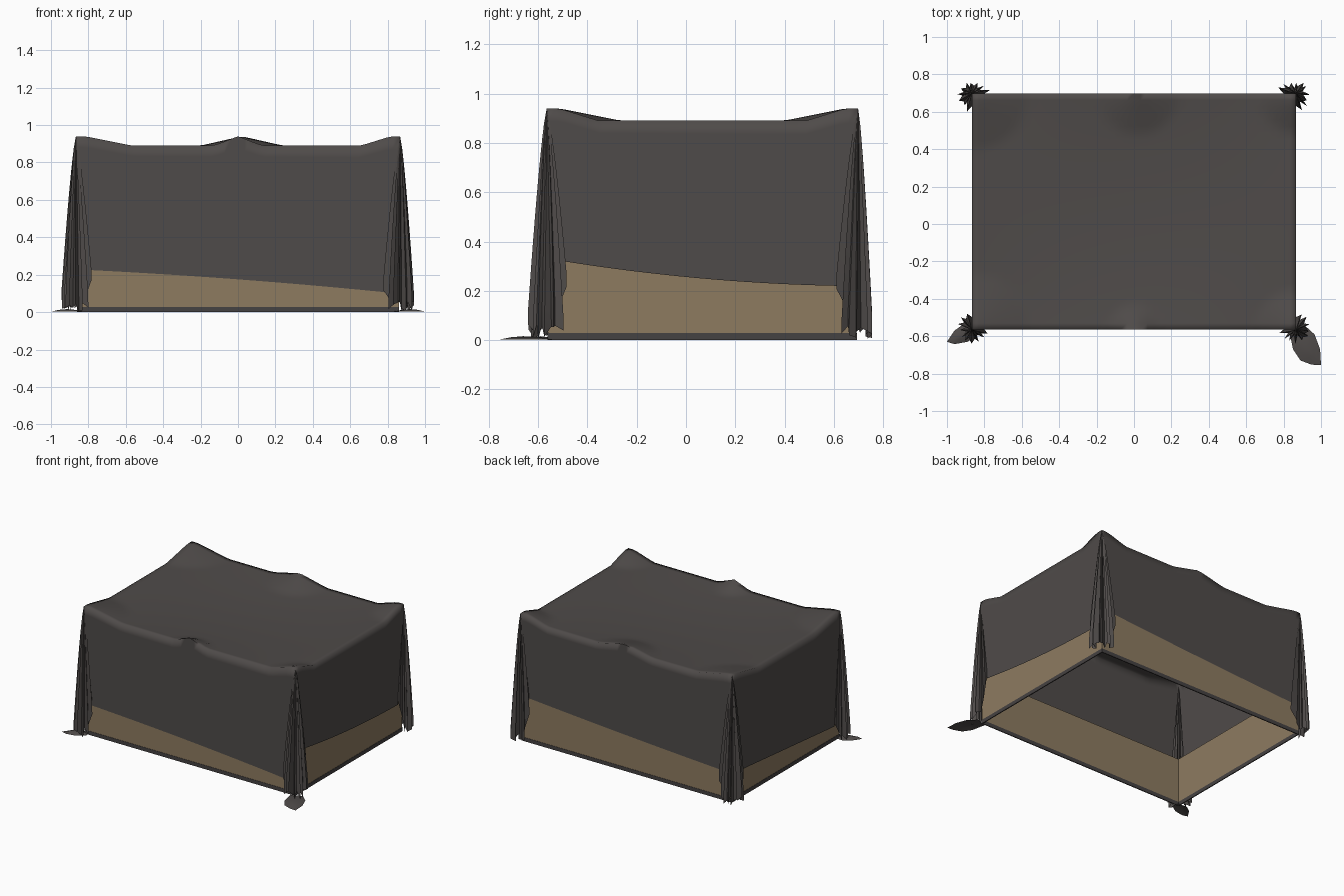
import bpy, math, random

if "Cube" in bpy.data.objects:
    bpy.data.objects.remove(bpy.data.objects["Cube"])

random.seed(4)
X, Y0, Y1 = 0.867, -0.565, 0.698       # tarp footprint
YM, YH = (Y0 + Y1) / 2, (Y1 - Y0) / 2


def material(name, rgb):
    m = bpy.data.materials.new(name)
    m.diffuse_color = (*rgb, 1)
    m.use_nodes = True
    m.node_tree.nodes["Principled BSDF"].inputs["Base Color"].default_value = m.diffuse_color
    return m


CLOTH = material("charcoal_cloth", (0.078, 0.070, 0.067))
TAN = material("tan_board", (0.27, 0.198, 0.118))
RIM = material("dark_rim", (0.06, 0.054, 0.054))


def add_mesh(name, verts, faces, mat, angle=50):
    me = bpy.data.meshes.new(name)
    me.from_pydata(verts, [], faces)
    me.materials.append(mat)
    ob = bpy.data.objects.new(name, me)
    bpy.context.collection.objects.link(ob)
    bpy.ops.object.select_all(action='DESELECT')
    ob.select_set(True)
    bpy.context.view_layer.objects.active = ob
    bpy.ops.object.shade_smooth_by_angle(angle=math.radians(angle))
    return ob


def add_grid(name, f, nu, nv, mat, angle=50, flip=False):
    verts = [f(i / nu, j / nv) for j in range(nv + 1) for i in range(nu + 1)]
    faces = []
    for j in range(nv):
        for i in range(nu):
            a = j * (nu + 1) + i
            q = (a, a + 1, a + nu + 2, a + nu + 1)
            faces.append(q[::-1] if flip else q)
    return add_mesh(name, verts, faces, mat, angle)


# Nearly flat top, lifted by six poles (x, y, flat radius, reach)
POLES = [(-X, Y0, 0.05, 0.25), (X, Y0, 0.05, 0.16), (-X, Y1, 0.05, 0.25), (X, Y1, 0.05, 0.16),
         (0, Y0, 0, 0.13), (0.02, Y1, 0, 0.22)]


def top_z(x, y):
    lift = 0
    for px, py, flat, reach in POLES:
        d = math.hypot(x - px, y - py) - flat
        lift = max(lift, 0.05 * min(1, max(0, 1 - d / reach)))
    u, v = x / X, (y - YM) / YH
    return 0.89 + lift - 0.03 * max(0, 1 - u * u) * max(0, 1 - v * v)


# Hem height at start, middle and end of each side
HEM = {"front": (0.225, 0.175, 0.105), "right": (0.32, 0.25, 0.22),
       "back": (0.22, 0.27, 0.33), "left": (0.11, 0.16, 0.21)}


def hem(side, t):
    a, b, c = HEM[side]
    q = 2 * t * t - t, 4 * t * (1 - t), (1 - t) * (1 - 2 * t)
    return a * q[2] + b * q[1] + c * q[0]


# Top and hanging sides in one welded sheet, so the shading rolls over the rim
NX, NY, NZ = 48, 36, 12
verts, faces, index = [], [], {}


def vert(p):
    key = tuple(round(c, 5) for c in p)
    if key not in index:
        index[key] = len(verts)
        verts.append(p)
    return index[key]


def patch(f, nu, nv, flip=False):
    ids = [[vert(f(i / nu, j / nv)) for i in range(nu + 1)] for j in range(nv + 1)]
    for j in range(nv):
        for i in range(nu):
            q = (ids[j][i], ids[j][i + 1], ids[j + 1][i + 1], ids[j + 1][i])
            faces.append(q[::-1] if flip else q)


def top(u, v):
    x, y = X * (2 * u - 1), YM + YH * (2 * v - 1)
    return (x, y, top_z(x, y))


def panel(side):
    along_x = side in ("front", "back")
    half, mid = (X, 0) if along_x else (YH, YM)

    def f(t, s):
        k = {"front": 0, "back": 1, "left": 0, "right": 1}[side]
        x, y, zt = top(t, k) if along_x else top(k, t)
        z = zt + (hem(side, t) - zt) * s
        a = mid + (half - 0.068 * s) * (2 * t - 1)
        return (a, y, z) if along_x else (x, a, z)
    patch(f, NX if along_x else NY, NZ, side in ("front", "right"))


patch(top, NX, NY)
for side in HEM:
    panel(side)
add_mesh("tarp", verts, faces, CLOTH, 100)


# Gathered pleats hanging at each corner
def pleats(sx, sy):
    cy = Y1 if sy > 0 else Y0
    ys, xs = ("back" if sy > 0 else "front"), ("right" if sx > 0 else "left")
    hem_a = HEM[ys][2 if sx > 0 else 0]
    hem_b = HEM[xs][2 if sy > 0 else 0]
    n = 20
    radii = [random.uniform(0.05, 0.066) if i % 2 else random.uniform(0.015, 0.04)
             for i in range(n + 1)]
    turn = [random.uniform(-9, 9) for _ in range(n + 1)]
    drop = [random.uniform(0.0, 0.06) for _ in range(n + 1)]

    def f(t, s):
        i = round(t * n)
        end = i in (0, n)
        ang = math.radians(180 - 270 * t + (0 if end else turn[i] * s))
        w = s if end else min(1, 1.05 * s ** 0.75)
        r = 0.018 if end else radii[i]
        a = r * math.cos(ang) + min(0, 0.1 * t - 0.05) + 0.012 * (0 if end else 1)
        b = r * math.sin(ang) + min(0, 0.05 - 0.1 * t) + 0.012 * (0 if end else 1)
        if sy > 0:
            b = min(b, 0.755 - Y1)
        hz = hem_a + (hem_b - hem_a) * t
        zb = 0.006 + drop[i] + (hz - 0.006) * (1 - min(1, math.sin(math.pi * t) * 2.2))
        return (sx * (X + a * w), cy + sy * b * w, 0.94 + (zb - 0.94) * s)
    add_grid(f"corner_folds_{ys}_{xs}", f, n, 14, CLOTH, 40, flip=(sx * sy > 0))


for sx in (-1, 1):
    for sy in (-1, 1):
        pleats(sx, sy)


# Tips of cloth lying on the floor at the front corners
def floor_tip(name, outline):
    n = len(outline)
    cx = sum(p[0] for p in outline) / n
    cy = sum(p[1] for p in outline) / n
    vs = [(x, y, 0.003) for x, y in outline]
    vs += [(cx + (x - cx) * 0.5, cy + (y - cy) * 0.5, 0.012) for x, y in outline]
    vs.append((cx, cy, 0.016))
    fs = []
    for i in range(n):
        k = (i + 1) % n
        fs += [(k, i, n + i, n + k), (n + k, n + i, 2 * n)]
    add_mesh(name, vs, [q[::-1] for q in fs] if "right" in name else fs, CLOTH)


floor_tip("floor_tip_right", [(0.83, -0.57), (0.85, -0.67), (0.89, -0.73), (0.95, -0.752),
                              (1.0, -0.755), (0.995, -0.67), (0.965, -0.59), (0.91, -0.54)])
floor_tip("floor_tip_left", [(-0.84, -0.54), (-0.91, -0.535), (-0.96, -0.57), (-1.0, -0.63),
                             (-0.96, -0.642), (-0.89, -0.63), (-0.83, -0.59)][::1])


# Open rectangular frames: board walls and the rim under them
def frame(name, x, y0, y1, thick, z0, z1, mat, angle):
    vs, fs = [], []
    for d in (0, thick):
        for z in (z0, z1):
            vs += [(-x + d, y0 + d, z), (x - d, y0 + d, z),
                   (x - d, y1 - d, z), (-x + d, y1 - d, z)]
    for i in range(4):
        k = (i + 1) % 4
        fs += [(i, k, 4 + k, 4 + i), (8 + k, 8 + i, 12 + i, 12 + k),
               (4 + i, 4 + k, 12 + k, 12 + i), (k, i, 8 + i, 8 + k)]
    add_mesh(name, vs, fs, mat, angle)


frame("board_walls", 0.860, -0.560, 0.692, 0.004, 0.028, 0.36, TAN, 30)
frame("bottom_rim", 0.862, -0.562, 0.694, 0.007, 0.0, 0.028, RIM, 30)
